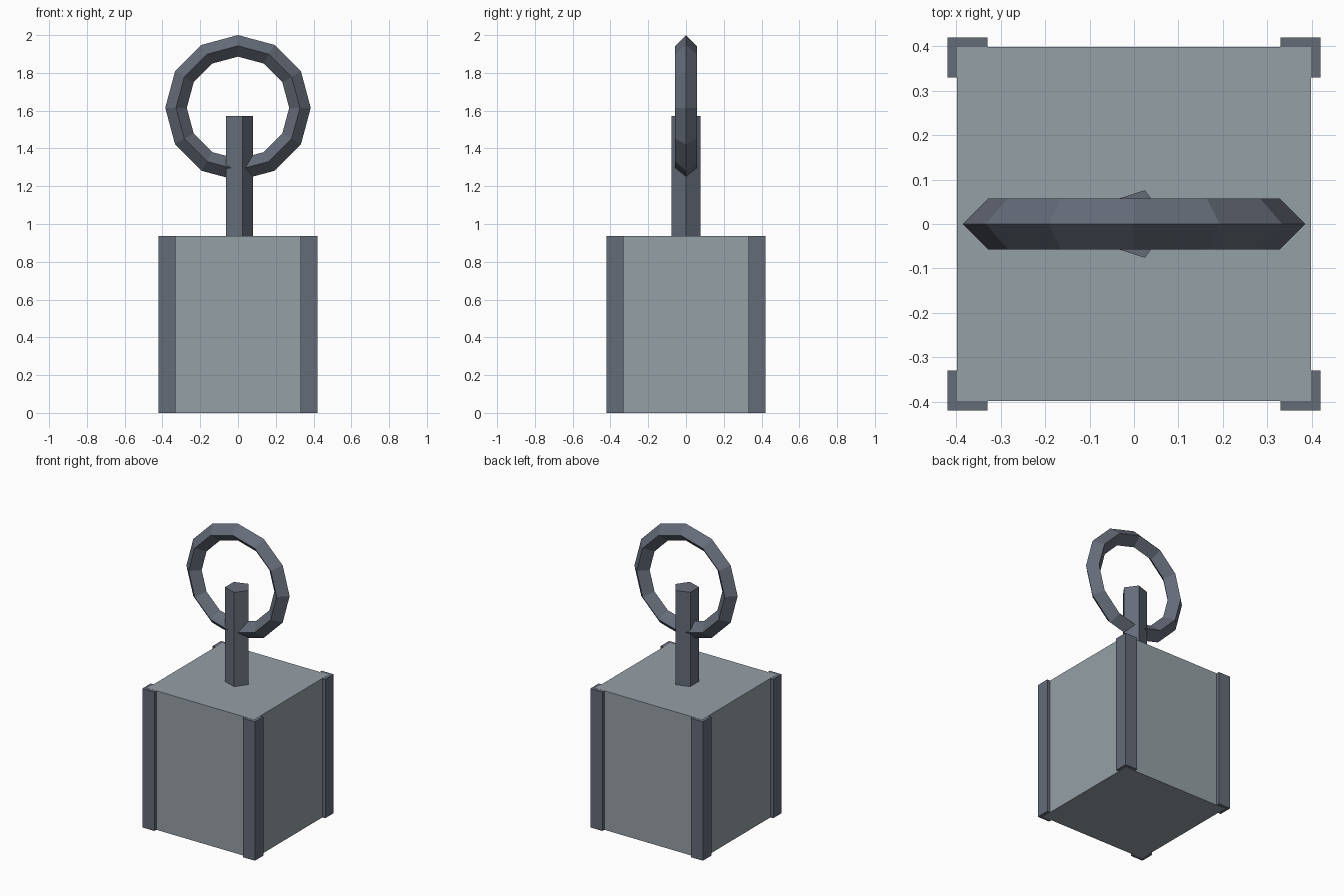
import bpy
from math import pi

if "Cube" in bpy.data.objects:
    bpy.data.objects.remove(bpy.data.objects["Cube"])


def material(name, color):
    m = bpy.data.materials.new(name)
    m.diffuse_color = (*color, 1)
    m.use_nodes = True
    m.node_tree.nodes["Principled BSDF"].inputs["Base Color"].default_value = m.diffuse_color
    return m


light_metal = material("light_metal", (0.30, 0.35, 0.38))
dark_metal = material("dark_metal", (0.13, 0.15, 0.19))


def finish(name, mat):
    ob = bpy.context.object
    ob.name = name
    ob.data.materials.append(mat)
    bpy.ops.object.transform_apply(location=False, rotation=True, scale=True)
    return ob


def box(name, center, size, mat):
    bpy.ops.mesh.primitive_cube_add(size=1, location=center)
    bpy.context.object.scale = size
    return finish(name, mat)


H = 0.937

# Weight block
box("weight_block", (0, 0, H / 2), (0.796, 0.796, H), light_metal)

# Corner posts, tops and bottoms just inside the block's end faces
for sx, side in ((-1, "left"), (1, "right")):
    for sy, end in ((-1, "front"), (1, "back")):
        box(f"corner_post_{end}_{side}", (sx * 0.375, sy * 0.375, H / 2),
            (0.09, 0.09, H - 0.001), dark_metal)

# Five-sided stem with one edge towards +x
bpy.ops.mesh.primitive_cylinder_add(vertices=5, radius=0.08, depth=0.635,
                                    location=(0, 0, H + 0.635 / 2),
                                    rotation=(0, 0, -pi / 2))
finish("stem", dark_metal)

# Upright ring with a diamond cross-section
bpy.ops.mesh.primitive_torus_add(major_segments=12, minor_segments=4,
                                 major_radius=0.328, minor_radius=0.057,
                                 location=(0, 0, 1.615),
                                 rotation=(pi / 2, 0, 0))
finish("ring", dark_metal)
